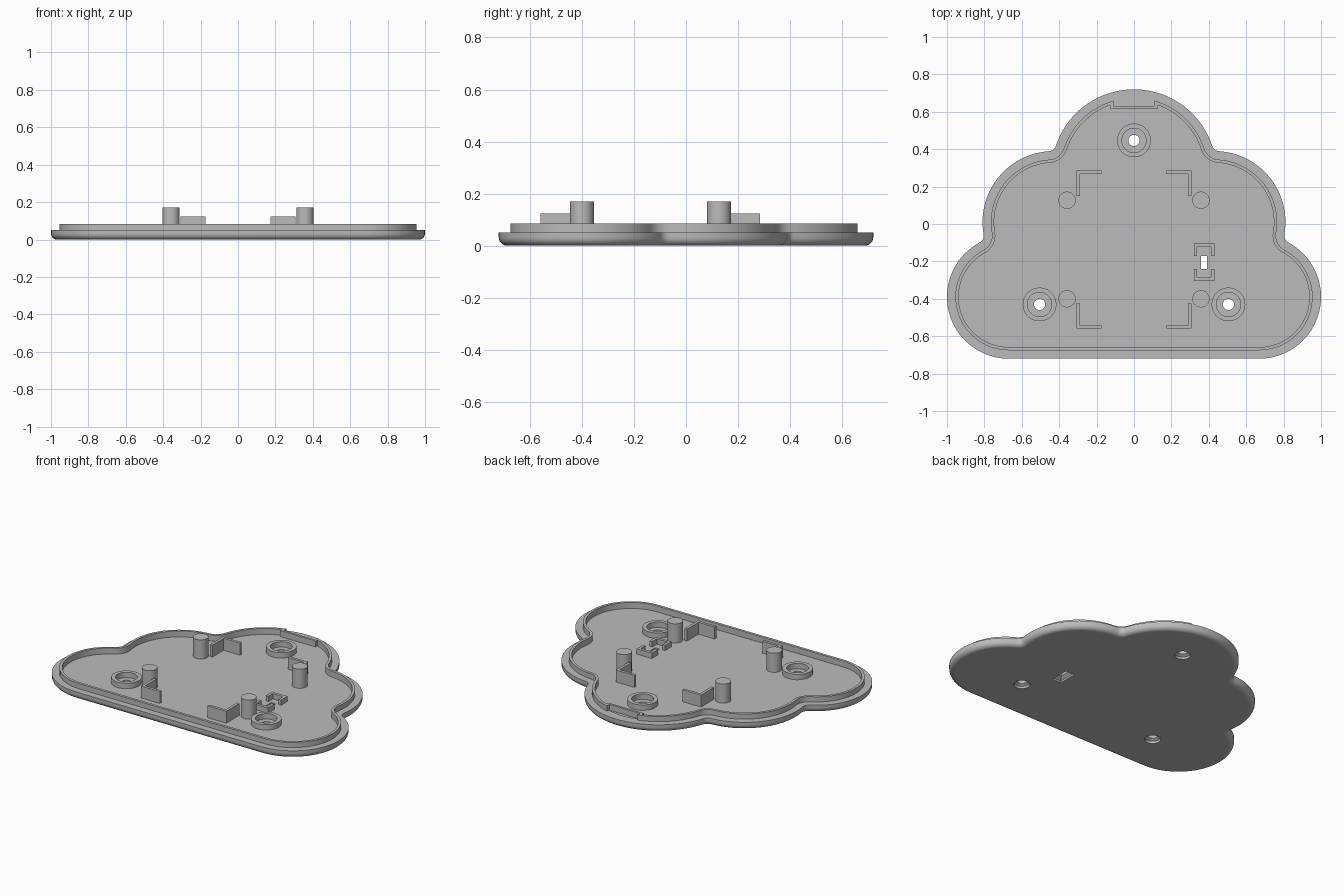
import bpy, bmesh, math
from mathutils import Vector

FLOOR, STEP, RIM = 0.045, 0.05, 0.084

if "Cube" in bpy.data.objects:
    bpy.data.objects.remove(bpy.data.objects["Cube"], do_unlink=True)

grey = bpy.data.materials.new("plain grey")
grey.use_nodes = True
grey.diffuse_color = (0.5, 0.5, 0.5, 1)
grey.node_tree.nodes["Principled BSDF"].inputs["Base Color"].default_value = (0.5, 0.5, 0.5, 1)


def loft(name, loops, closed=False):
    """Skin a stack of equal-length loops; cap both ends or join last to first."""
    bm = bmesh.new()
    rings = [[bm.verts.new(p) for p in loop] for loop in loops]
    n = len(rings[0])
    pairs = list(zip(rings, rings[1:]))
    if closed:
        pairs.append((rings[-1], rings[0]))
    else:
        bm.faces.new(rings[0])
        bm.faces.new(rings[-1])
    for a, b in pairs:
        for i in range(n):
            j = (i + 1) % n
            bm.faces.new((a[i], a[j], b[j], b[i]))
    bmesh.ops.recalc_face_normals(bm, faces=bm.faces)
    mesh = bpy.data.meshes.new(name)
    bm.to_mesh(mesh)
    bm.free()
    mesh.materials.append(grey)
    obj = bpy.data.objects.new(name, mesh)
    bpy.context.collection.objects.link(obj)
    return obj


def prism(name, pts, z0, z1):
    return loft(name, [[(x, y, z) for x, y in pts] for z in (z0, z1)])


def rect(x0, x1, y0, y1):
    return [(x0, y0), (x1, y0), (x1, y1), (x0, y1)]


def turned(name, centre, profile, closed=False, n=48):
    cx, cy = centre
    angles = [math.tau * i / n for i in range(n)]
    return loft(name, [[(cx + r * math.cos(a), cy + r * math.sin(a), z) for a in angles]
                       for r, z in profile], closed)


def select(obj):
    bpy.ops.object.select_all(action="DESELECT")
    obj.select_set(True)
    bpy.context.view_layer.objects.active = obj


def smooth(obj):
    select(obj)
    bpy.ops.object.shade_smooth_by_angle(angle=math.radians(30))


def cut(obj, cutter):
    cutter.hide_render = True
    mod = obj.modifiers.new("cut", "BOOLEAN")
    mod.operation, mod.solver, mod.object = "DIFFERENCE", "EXACT", cutter
    select(obj)
    bpy.ops.object.modifier_apply(modifier=mod.name)
    bpy.data.objects.remove(cutter, do_unlink=True)


# Cloud outline: three round lobes per side joined by concave fillets
LOBES = [(Vector((0.67, -0.39)), 0.33), (Vector((0.43, 0.01)), 0.38), (Vector((0, 0.28)), 0.44)]
FILLET = 0.04


def fillet_centre(a, ra, b, rb):
    d = (b - a).length
    u = (b - a) / d
    along = (ra * ra - rb * rb + d * d) / (2 * d)
    return a + u * along + Vector((u.y, -u.x)) * math.sqrt(ra * ra - along * along)


def arc(centre, r, start, end, steps):
    sweep = (end - start + math.pi) % math.tau - math.pi
    return [centre + r * Vector((math.cos(start + sweep * i / steps), math.sin(start + sweep * i / steps)))
            for i in range(steps + 1)]


def heading(a, b):
    return math.atan2(b.y - a.y, b.x - a.x)


def cloud(inset, z):
    half, start = [], -math.pi / 2
    for i, (c, r) in enumerate(LOBES):
        if i == len(LOBES) - 1:
            half += arc(c, r - inset, start, math.pi / 2, 24)
            break
        nc, nr = LOBES[i + 1]
        f = fillet_centre(c, r + FILLET, nc, nr + FILLET)
        half += arc(c, r - inset, start, heading(c, f), 24)
        half += arc(f, FILLET + inset, heading(f, c), heading(f, nc), 8)[1:-1]
        start = heading(nc, f)
    other = [Vector((-p.x, p.y)) for p in reversed(half[:-1])]
    return [(p.x, p.y, z) for p in half + other]


# Tray with rounded underside, stepped edge and thin rim
R = 0.032
round_edge = [(R * (1 - math.sin(t)), R * (1 - math.cos(t)))
              for t in (math.pi / 2 * i / 6 for i in range(7))]
section = [(0.04, 0)] + round_edge + [(0, STEP), (0.045, STEP), (0.045, RIM), (0.062, RIM), (0.062, FLOOR)]
tray = loft("tray", [cloud(d, z) for d, z in section])

# Countersunk screw holes, with a collar around each
for i, c in enumerate([(0, 0.447), (0.505, -0.43), (-0.505, -0.43)]):
    cut(tray, turned("hole_cutter", c, [(0.048, -0.01), (0.048, 0.015), (0.03, 0.025), (0.03, 0.1)]))
    smooth(turned(f"screw_collar_{i + 1}", c,
                  [(0.09, FLOOR - 0.005), (0.09, 0.08), (0.065, 0.08), (0.065, FLOOR - 0.005)], True))

# Switch slot, flared towards the underside
SX, SY = 0.375, -0.205
cut(tray, loft("slot_cutter", [
    [(x, y, z) for x, y in rect(SX - w, SX + w, SY - h, SY + h)]
    for w, h, z in [(0.033, 0.062, -0.01), (0.033, 0.062, 0.012), (0.016, 0.035, 0.028), (0.016, 0.035, 0.1)]]))

# Latch recess in the rim at the back
cut(tray, prism("latch_cutter", rect(-0.11, 0.11, 0.632, 0.69), STEP, 0.2))
smooth(tray)
prism("latch_wall", [(-0.128, 0.653), (-0.128, 0.617), (0.128, 0.617), (0.128, 0.653),
                     (0.11, 0.659), (0.11, 0.632), (-0.11, 0.632), (-0.11, 0.659)], FLOOR - 0.005, RIM)

# Switch holder: two facing channels
T = 0.018
for name, s in (("back", 1), ("front", -1)):
    shape = [(-0.055, 0.035), (-0.055, 0.1), (0.055, 0.1), (0.055, 0.035),
             (0.055 - T, 0.035), (0.055 - T, 0.1 - T), (T - 0.055, 0.1 - T), (T - 0.055, 0.035)]
    prism(f"switch_holder_{name}", [(SX + x, SY + s * y) for x, y in shape], FLOOR - 0.005, 0.08)

# Support posts and corner brackets for the board
for side, sx in (("left", 1), ("right", -1)):
    for end, post_y, corner_y, sy in (("back", 0.127, 0.285, 1), ("front", -0.4, -0.56, -1)):
        smooth(turned(f"post_{end}_{side}", (sx * 0.358, post_y), [(0.046, FLOOR - 0.005), (0.046, 0.17)]))
        ell = [(0, 0), (-0.135, 0), (-0.135, -T), (-T, -T), (-T, -0.135), (0, -0.135)]
        prism(f"bracket_{end}_{side}", [(sx * (0.308 + x), corner_y + sy * y) for x, y in ell],
              FLOOR - 0.005, 0.123)
